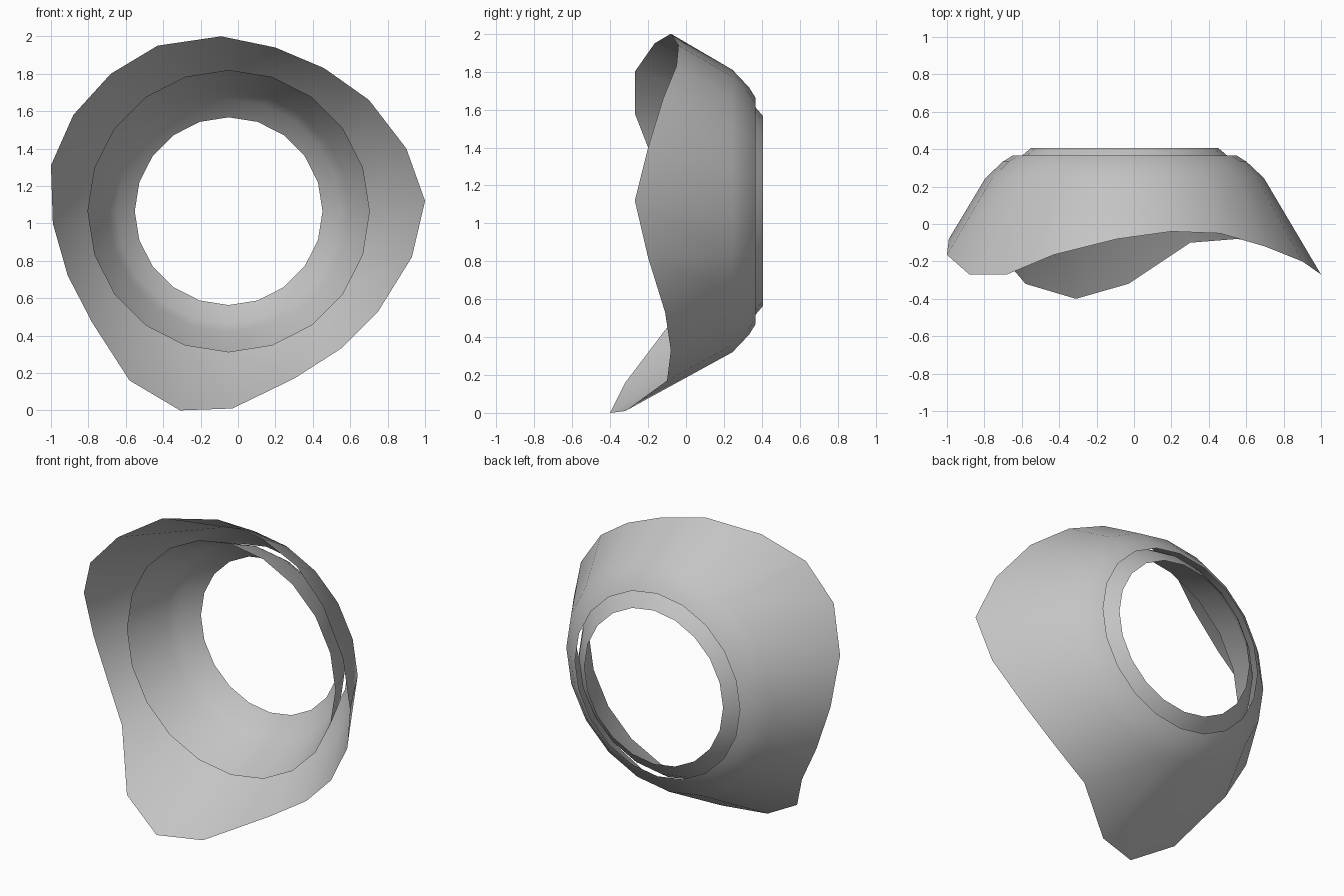
import bpy, math

if "Cube" in bpy.data.objects:
    bpy.data.objects.remove(bpy.data.objects["Cube"])

CX, CZ, N = -0.05, 1.065, 20

grey = bpy.data.materials.new("grey")
grey.diffuse_color = (0.55, 0.55, 0.55, 1)
grey.use_nodes = True
grey.node_tree.nodes["Principled BSDF"].inputs["Base Color"].default_value = grey.diffuse_color


def circle(r, y):
    """Ring of N points around the y axis, starting at the top, clockwise."""
    return [(CX + r * math.sin(2 * math.pi * i / N), y,
             CZ + r * math.cos(2 * math.pi * i / N)) for i in range(N)]


def loft(name, rings):
    """Open smooth surface through a list of rings."""
    verts = [p for ring in rings for p in ring]
    faces = [(k * N + i, k * N + (i + 1) % N, (k + 1) * N + (i + 1) % N, (k + 1) * N + i)
             for k in range(len(rings) - 1) for i in range(N)]
    me = bpy.data.meshes.new(name)
    me.from_pydata(verts, [], faces)
    me.materials.append(grey)
    me.polygons.foreach_set("use_smooth", [True] * len(faces))
    ob = bpy.data.objects.new(name, me)
    bpy.context.collection.objects.link(ob)
    return ob


# uneven front lip of the outer shell
lip = [(-.09, -.08, 2.0), (.20, -.04, 1.94), (.46, -.05, 1.83), (.70, -.12, 1.66),
       (.90, -.20, 1.40), (1.0, -.27, 1.12), (.93, -.20, .82), (.75, -.11, .53),
       (.55, -.08, .33), (.30, -.10, .17), (-.03, -.32, .01), (-.31, -.40, 0),
       (-.58, -.32, .16), (-.78, -.085, .47), (-.91, -.05, .72), (-.99, -.08, 1.0),
       (-1.0, -.165, 1.31), (-.88, -.27, 1.58), (-.68, -.27, 1.80), (-.43, -.165, 1.95)]

# outer shell, narrowing to a rounded back opening
loft("outer_shell", [lip, circle(.745, .245), circle(.652, .333), circle(.597, .367)])

# separate inner collar, sitting free inside the shell
loft("inner_collar", [circle(.755, 0), circle(.645, .255), circle(.60, .322), circle(.502, .405)])
